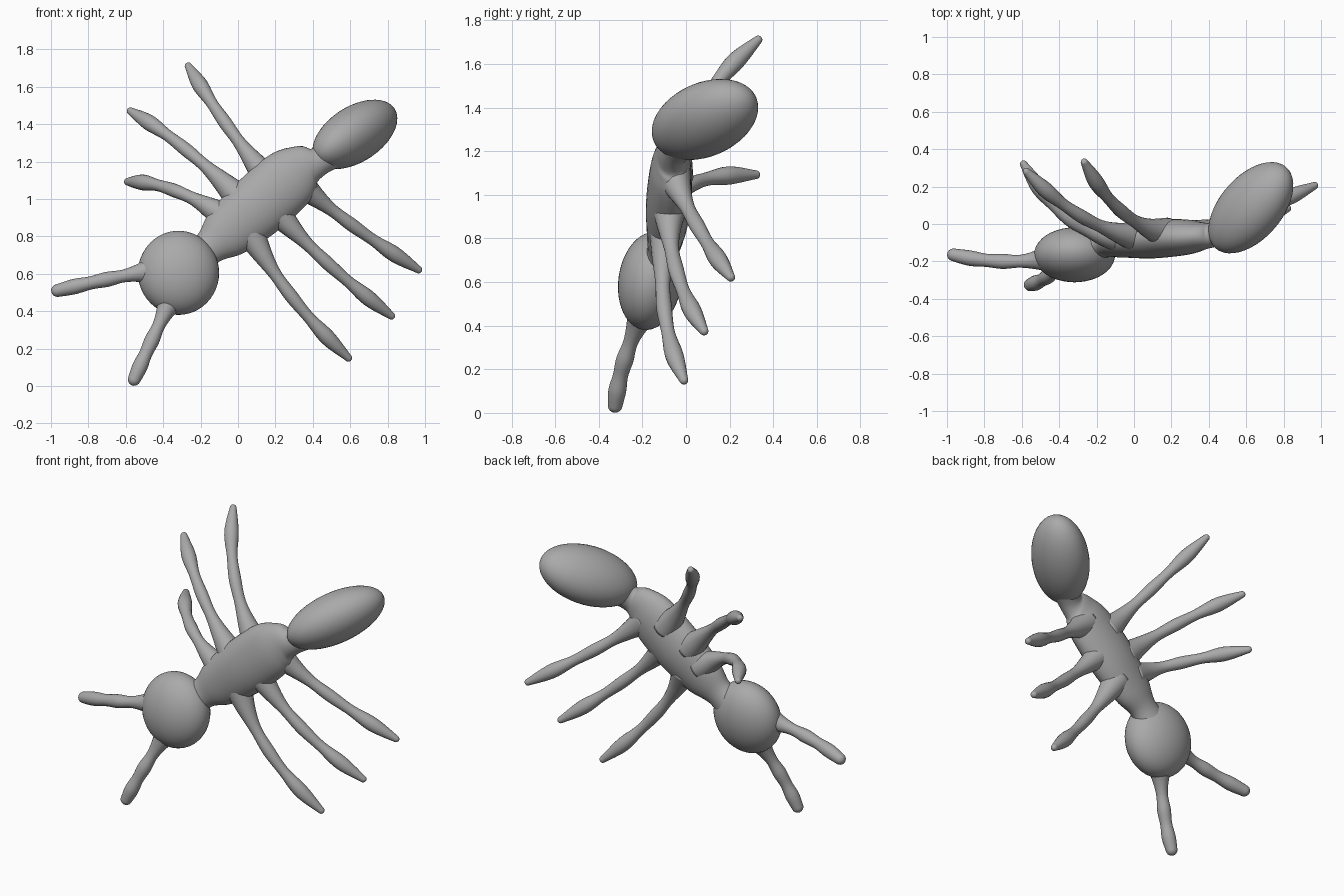
import bpy, bmesh, math
from mathutils import Vector, Matrix

cube = bpy.data.objects.get("Cube")
if cube:
    bpy.data.objects.remove(cube, do_unlink=True)

GREY = (0.4, 0.4, 0.4, 1)
grey = bpy.data.materials.new("plain grey")
grey.use_nodes = True
grey.diffuse_color = GREY
grey.node_tree.nodes["Principled BSDF"].inputs["Base Color"].default_value = GREY


def finish(name, bm):
    bmesh.ops.recalc_face_normals(bm, faces=bm.faces)
    for f in bm.faces:
        f.smooth = True
    me = bpy.data.meshes.new(name)
    bm.to_mesh(me)
    bm.free()
    me.materials.append(grey)
    bpy.context.collection.objects.link(bpy.data.objects.new(name, me))


def ellipsoid(name, centre, long_axis, side_axis, radii):
    """Ball stretched along a long axis, a side axis and their normal."""
    a = Vector(long_axis).normalized()
    c = a.cross(Vector(side_axis)).normalized()
    rot = Matrix((c.cross(a), c, a)).transposed().to_4x4()
    bm = bmesh.new()
    bmesh.ops.create_uvsphere(bm, u_segments=40, v_segments=24, radius=1)
    size = Matrix.Diagonal((radii[1], radii[2], radii[0], 1))
    bm.transform(Matrix.Translation(centre) @ rot @ size)
    finish(name, bm)


def spline(points, steps):
    """Catmull-Rom interpolation of tuples of any length."""
    p = [points[0], *points, points[-1]]
    out = []
    for i in range(1, len(p) - 2):
        for s in range(steps):
            t = s / steps
            out.append([0.5 * (2 * b + (c - a) * t + (2 * a - 5 * b + 4 * c - d) * t * t
                               + (3 * b - a - 3 * c + d) * t ** 3)
                        for a, b, c, d in zip(*p[i - 1:i + 3])])
    return out + [list(points[-1])]


def loft(name, points, sides):
    """Skin of oval rings (x, y, z, half width, half depth), domed at the far end."""
    rings = spline(points, 6)
    end = Vector(rings[-1][:3])
    out = (end - Vector(rings[-2][:3])).normalized()
    w, d = rings[-1][3:]
    for k in range(1, 6):
        ang = k * math.radians(17)
        rings.append([*(end + out * d * math.sin(ang)), w * math.cos(ang), d * math.cos(ang)])
    bm = bmesh.new()
    loops = []
    for i, r in enumerate(rings):
        tan = Vector(rings[min(i + 1, len(rings) - 1)][:3]) - Vector(rings[max(i - 1, 0)][:3])
        wide = tan.cross(Vector((0, 1, 0))).normalized()
        deep = wide.cross(tan).normalized()
        angles = [math.tau * j / sides for j in range(sides)]
        loops.append([bm.verts.new(Vector(r[:3]) + wide * r[3] * math.cos(a)
                                   + deep * r[4] * math.sin(a)) for a in angles])
    for a, b in zip(loops, loops[1:]):
        for j in range(sides):
            k = (j + 1) % sides
            bm.faces.new((a[j], a[k], b[k], b[j]))
    bm.faces.new(loops[0])
    bm.faces.new(loops[-1])
    finish(name, bm)


def limb(name, root, middle, tip, radii):
    """Round limb on a smooth arc through three points, radii spaced evenly along it."""
    a, b, c = Vector(root), Vector(middle), Vector(tip)
    points = []
    for i, r in enumerate(radii):
        t = i / (len(radii) - 1)
        pos = a * (1 - t) * (1 - 2 * t) + b * 4 * t * (1 - t) + c * t * (2 * t - 1)
        points.append((*pos, r, r))
    loft(name, points, 20)


# Head and abdomen
ellipsoid("head", (-0.318, -0.165, 0.605), (0, 0.14, 1), (1, 0, 0), (0.226, 0.217, 0.145))
ellipsoid("abdomen", (0.625, 0.087, 1.345), (0.63, 0.68, 0.37), (0.4, -0.73, 0.54),
          (0.303, 0.18, 0.146))

# Thorax with narrow neck and waist
loft("thorax", [(-0.25, -0.13, 0.66, 0.11, 0.09), (-0.16, -0.11, 0.735, 0.092, 0.07),
                (-0.06, -0.095, 0.82, 0.142, 0.085), (0.1, -0.08, 0.955, 0.168, 0.104),
                (0.27, -0.07, 1.105, 0.165, 0.095), (0.36, -0.065, 1.17, 0.125, 0.075),
                (0.43, -0.055, 1.2, 0.078, 0.066), (0.53, 0, 1.27, 0.1, 0.09)], 32)

# Legs: flared root, slim shank, thicker foot
LEG = (0.085, 0.055, 0.034, 0.036, 0.031, 0.042, 0.02)
limb("right_rear_leg", (0.17, -0.05, 1.09), (-0.07, 0.07, 1.41), (-0.265, 0.33, 1.71), LEG)
limb("right_middle_leg", (0.02, -0.07, 0.99), (-0.28, 0.04, 1.265), (-0.575, 0.28, 1.47), LEG)
limb("right_front_leg", (-0.05, -0.08, 0.89), (-0.34, 0.02, 1.045), (-0.59, 0.32, 1.092), LEG)
limb("left_rear_leg", (0.32, -0.06, 1.09), (0.61, 0.05, 0.86), (0.965, 0.205, 0.622), LEG)
limb("left_middle_leg", (0.19, -0.075, 0.95), (0.48, -0.045, 0.655), (0.82, 0.083, 0.375), LEG)
limb("left_front_leg", (0.06, -0.085, 0.83), (0.285, -0.1, 0.48), (0.59, -0.01, 0.15), LEG)

# Feelers on the head
FEELER = (0.085, 0.05, 0.034, 0.04, 0.035, 0.041, 0.034)
limb("right_feeler", (-0.44, -0.18, 0.62), (-0.7, -0.2, 0.57), (-0.965, -0.165, 0.51), FEELER)
limb("left_feeler", (-0.35, -0.19, 0.48), (-0.46, -0.28, 0.245), (-0.555, -0.325, 0.035), FEELER)
